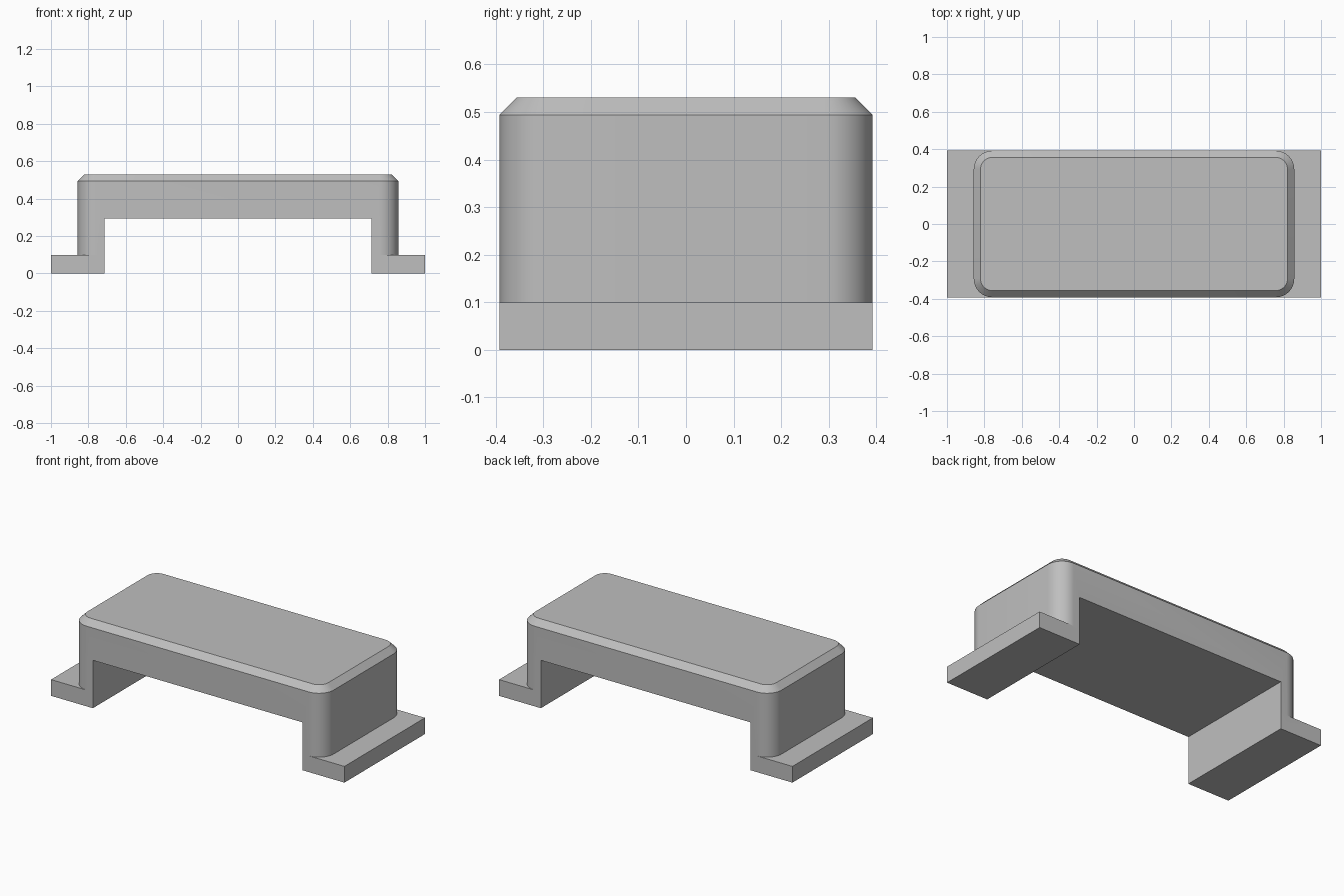
import bpy, bmesh
from math import cos, sin, pi

cube = bpy.data.objects.get("Cube")
if cube:
    bpy.data.objects.remove(cube, do_unlink=True)

HALF_X, HALF_Y = 0.857, 0.392
TOP, CHAMFER, RADIUS = 0.53, 0.036, 0.1
FOOT_HEIGHT = 0.1

grey = bpy.data.materials.new("plain grey")
grey.use_nodes = True
colour = (0.52, 0.52, 0.52, 1)
grey.diffuse_color = colour
grey.node_tree.nodes["Principled BSDF"].inputs["Base Color"].default_value = colour


def make_object(name, bm):
    bmesh.ops.recalc_face_normals(bm, faces=bm.faces)
    mesh = bpy.data.meshes.new(name)
    bm.to_mesh(mesh)
    bm.free()
    mesh.materials.append(grey)
    obj = bpy.data.objects.new(name, mesh)
    bpy.context.collection.objects.link(obj)
    return obj


def box(name, half_x, half_y, z0, z1):
    bm = bmesh.new()
    bmesh.ops.create_cube(bm, size=1)
    for v in bm.verts:
        v.co.x *= 2 * half_x
        v.co.y *= 2 * half_y
        v.co.z = z0 if v.co.z < 0 else z1
    return make_object(name, bm)


def rounded_ring(bm, inset, z, steps=12):
    """Rounded rectangle of vertices, inset evenly from the outer wall."""
    ring = []
    r = RADIUS - inset
    for corner, (sx, sy) in enumerate([(1, 1), (-1, 1), (-1, -1), (1, -1)]):
        for i in range(steps + 1):
            a = (corner + i / steps) * pi / 2
            ring.append(bm.verts.new((sx * (HALF_X - RADIUS) + r * cos(a),
                                      sy * (HALF_Y - RADIUS) + r * sin(a), z)))
    return ring


# Rounded block with a chamfered top rim
bm = bmesh.new()
rings = [rounded_ring(bm, 0, FOOT_HEIGHT / 2),
         rounded_ring(bm, 0, TOP - CHAMFER),
         rounded_ring(bm, CHAMFER, TOP)]
for low, high in zip(rings, rings[1:]):
    for i in range(len(low)):
        j = (i + 1) % len(low)
        bm.faces.new((low[i], low[j], high[j], high[i]))
bm.faces.new(rings[0])
bm.faces.new(rings[-1])
bridge = make_object("bridge_body", bm)

# Mounting feet joined on, then the open channel cut through underneath
feet = box("feet_slab", 1, HALF_Y, 0, FOOT_HEIGHT)
channel = box("channel_cutter", 0.715, 0.6, -0.2, 0.295)

bpy.ops.object.select_all(action='DESELECT')
bridge.select_set(True)
bpy.context.view_layer.objects.active = bridge
for helper, operation in ((feet, 'UNION'), (channel, 'DIFFERENCE')):
    helper.hide_render = True
    mod = bridge.modifiers.new(operation.title(), 'BOOLEAN')
    mod.operation = operation
    mod.solver = 'EXACT'
    mod.object = helper
    bpy.ops.object.modifier_apply(modifier=mod.name)
    bpy.data.objects.remove(helper, do_unlink=True)

bpy.ops.object.shade_smooth_by_angle(angle=pi / 6)
